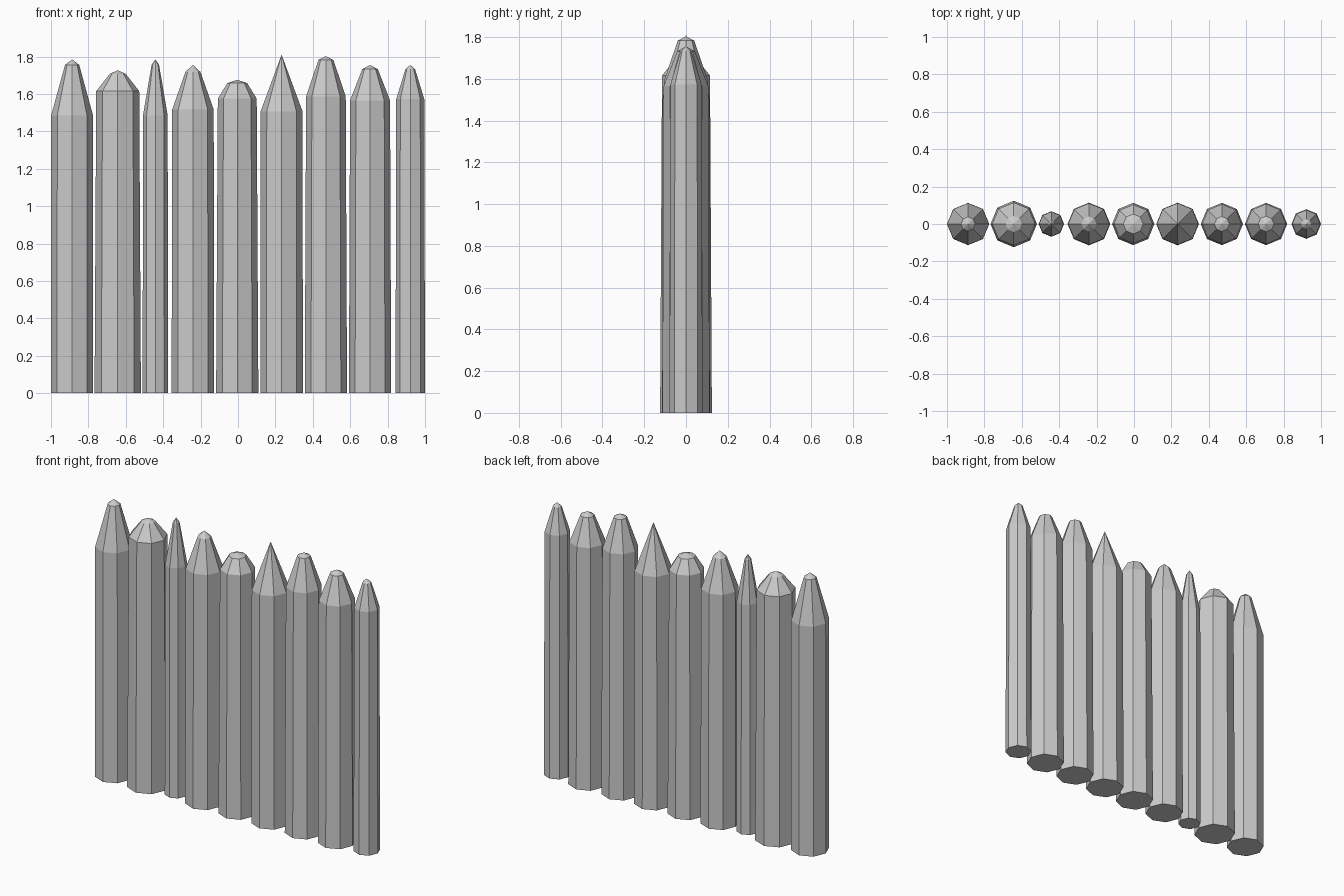
import bpy, bmesh
from math import cos, sin, pi

if "Cube" in bpy.data.objects:
    bpy.data.objects.remove(bpy.data.objects["Cube"])

SIDES = 8

# centre x, base radius, shoulder radius, shoulder z, tip ring radius, tip ring z, apex z
POSTS = [
    (-0.887, 0.113, 0.112, 1.485, 0.038, 1.755, 1.785),
    (-0.643, 0.124, 0.115, 1.615, 0.043, 1.707, 1.727),
    (-0.442, 0.068, 0.066, 1.485, 0.020, 1.755, 1.785),
    (-0.241, 0.114, 0.111, 1.517, 0.040, 1.718, 1.755),
    (-0.004, 0.113, 0.104, 1.575, 0.053, 1.658, 1.675),
    (0.233, 0.114, 0.112, 1.507, None, None, 1.810),
    (0.470, 0.113, 0.106, 1.587, 0.040, 1.782, 1.802),
    (0.706, 0.113, 0.107, 1.565, 0.042, 1.732, 1.755),
    (0.921, 0.079, 0.075, 1.572, 0.026, 1.732, 1.755),
]


def stake(name, x, r_base, r_top, z_top, r_tip, z_tip, z_apex):
    """Tapered octagonal post with a sharpened, slightly blunted point."""
    bm = bmesh.new()
    profile = [(r_base, 0), (r_top, z_top)]
    if r_tip:
        profile.append((r_tip, z_tip))
    rings = [[bm.verts.new((r * cos(2 * pi * i / SIDES), r * sin(2 * pi * i / SIDES), z))
              for i in range(SIDES)] for r, z in profile]
    apex = bm.verts.new((0, 0, z_apex))
    bm.faces.new(rings[0][::-1])
    for i in range(SIDES):
        j = (i + 1) % SIDES
        for low, high in zip(rings, rings[1:]):
            bm.faces.new((low[i], low[j], high[j], high[i]))
        bm.faces.new((rings[-1][i], rings[-1][j], apex))
    mesh = bpy.data.meshes.new(name)
    bm.to_mesh(mesh)
    bm.free()
    obj = bpy.data.objects.new(name, mesh)
    obj.location.x = x
    bpy.context.collection.objects.link(obj)


# Row of sharpened palisade stakes
for n, spec in enumerate(POSTS, 1):
    stake(f"palisade_stake_{n}", *spec)
